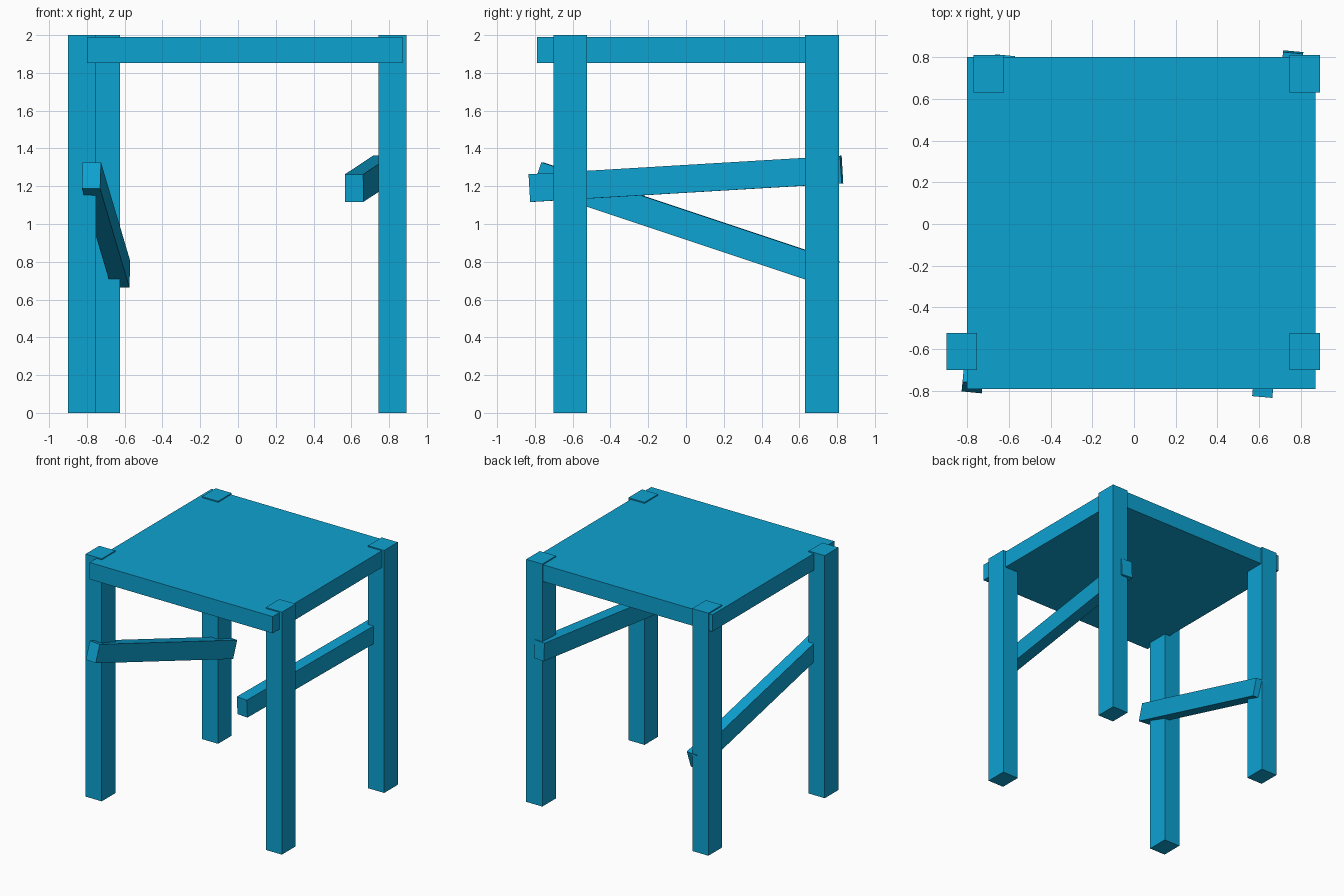
import bpy
from math import atan2, hypot
from mathutils import Vector

if "Cube" in bpy.data.objects:
    bpy.data.objects.remove(bpy.data.objects["Cube"])

mat = bpy.data.materials.new("blue_paint")
mat.diffuse_color = (0.004, 0.36, 0.64, 1)
mat.use_nodes = True
mat.node_tree.nodes["Principled BSDF"].inputs["Base Color"].default_value = mat.diffuse_color


def box(name, center, size, rotation=(0, 0, 0)):
    bpy.ops.mesh.primitive_cube_add(size=1, location=center, rotation=rotation)
    ob = bpy.context.object
    ob.name = name
    ob.scale = size
    ob.data.materials.append(mat)
    return ob


def bar(name, start, end, width, height):
    """Square-ended bar running front to back between two end centres."""
    a, b = Vector(start), Vector(end)
    d = b - a
    pitch = atan2(d.z, hypot(d.x, d.y))
    yaw = atan2(-d.x, d.y)
    return box(name, (a + b) / 2, (width, d.length, height), (pitch, 0, yaw))


# Seat slab
box("seat", (0.035, 0.005, 1.922), (1.67, 1.59, 0.138))

# Four legs, poking slightly through the seat
legs = {
    "front_left_leg": (-0.826, -0.612),
    "front_right_leg": (0.818, -0.612),
    "back_left_leg": (-0.697, 0.72),
    "back_right_leg": (0.818, 0.72),
}
for name, (x, y) in legs.items():
    box(name, (x, y, 1), (0.147, 0.178, 2))

# Slanted side stretchers
bar("right_stretcher", (0.615, -0.825, 1.19), (0.763, 0.824, 1.288), 0.097, 0.147)
bar("left_stretcher", (-0.776, -0.784, 1.257), (-0.621, 0.786, 0.734), 0.097, 0.147)
